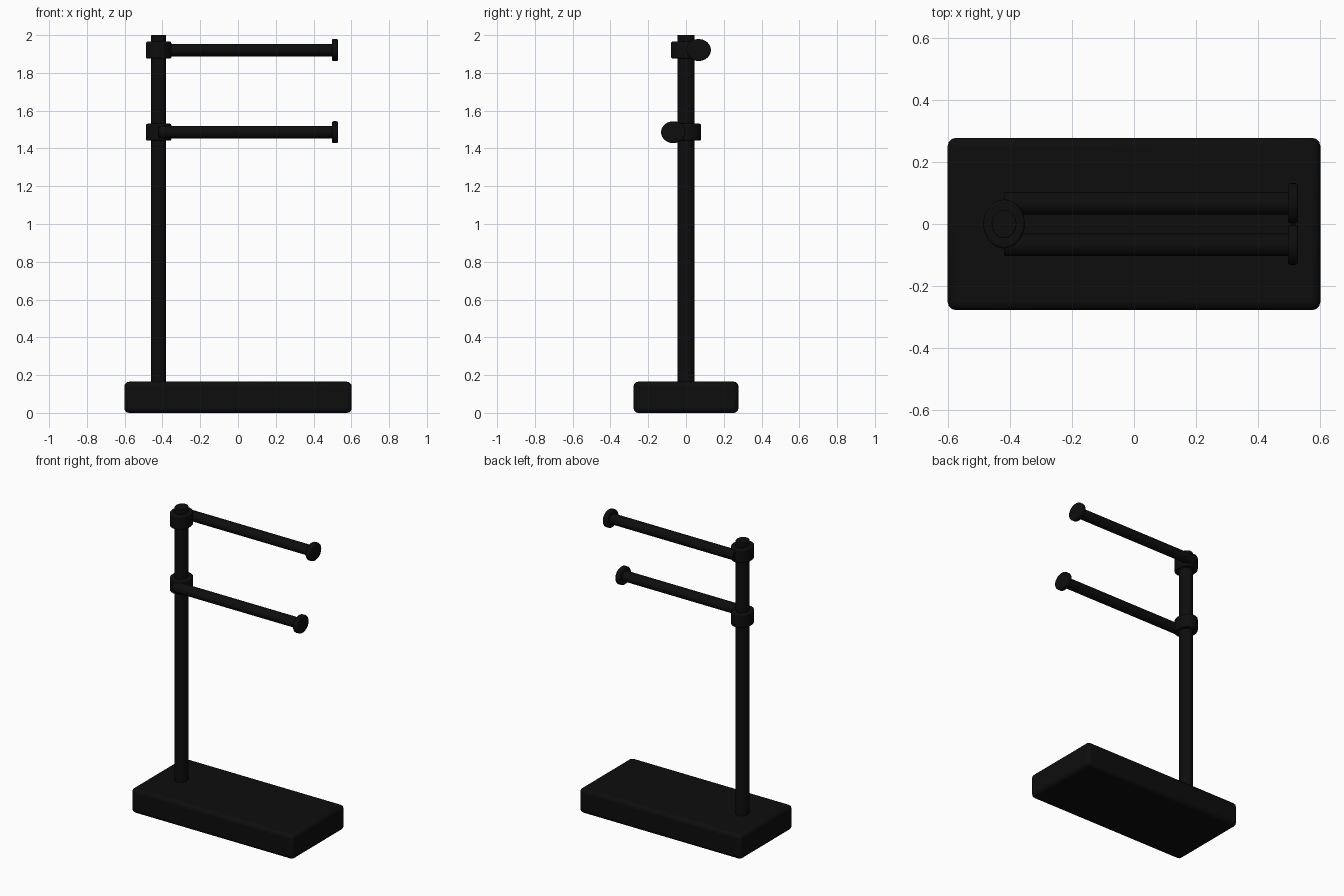
import bpy
from math import pi, radians

cube = bpy.data.objects.get("Cube")
if cube:
    bpy.data.objects.remove(cube, do_unlink=True)

black = bpy.data.materials.new("matte black")
black.use_nodes = True
color = (0.004, 0.004, 0.004, 1)
black.diffuse_color = color
black.node_tree.nodes["Principled BSDF"].inputs["Base Color"].default_value = color

POST_X = -0.42


def finish(obj, name, bevel):
    """Name, colour, round the edges and smooth the sides."""
    obj.name = name
    obj.data.materials.append(black)
    bpy.ops.object.transform_apply(location=False, rotation=True, scale=True)
    mod = obj.modifiers.new("rounded edges", 'BEVEL')
    mod.width, mod.segments = bevel, 3
    mod.limit_method, mod.angle_limit = 'ANGLE', radians(40)
    bpy.ops.object.shade_smooth_by_angle(angle=radians(35))


def rod(name, start, end, center, radii, axis, bevel):
    """Oval cylinder along x or z; radii are (x or z, y)."""
    mid, depth = (start + end) / 2, end - start
    along_x = axis == 'X'
    location = (mid, *center) if along_x else (*center, mid)
    bpy.ops.mesh.primitive_cylinder_add(
        vertices=32, radius=1, depth=depth, location=location,
        rotation=(0, pi / 2 if along_x else 0, 0))
    obj = bpy.context.object
    obj.scale = (*radii, 1)
    finish(obj, name, bevel)


# Weighted base
bpy.ops.mesh.primitive_cube_add(size=1, location=(0, 0, 0.0825))
bpy.context.object.scale = (1.204, 0.556, 0.165)
finish(bpy.context.object, "base", 0.025)

# Upright post
rod("post", 0.15, 2.0, (POST_X, 0), (0.04, 0.046), 'Z', 0.004)

# Upper arm sits behind the post, lower arm in front
for level, z, y in (("upper", 1.921, 0.067), ("lower", 1.486, -0.067)):
    rod(level + "_collar", z - 0.045, z + 0.045, (POST_X, 0), (0.067, 0.079), 'Z', 0.008)
    rod(level + "_arm", POST_X, 0.51, (y, z), (0.033, 0.036), 'X', 0.003)
    rod(level + "_end_cap", 0.497, 0.53, (y, z), (0.058, 0.065), 'X', 0.008)
